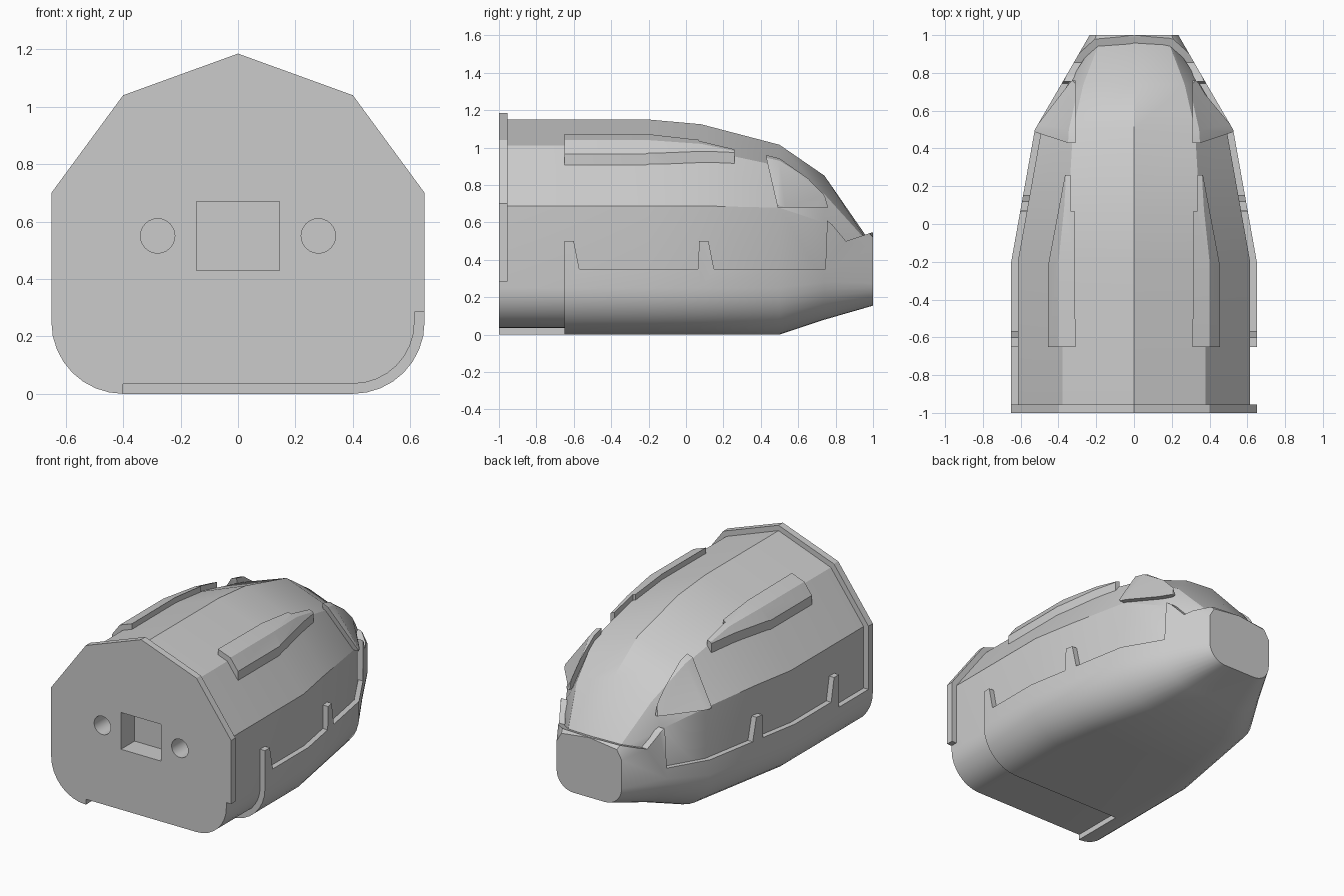
import bpy, bmesh, math

if "Cube" in bpy.data.objects:
    bpy.data.objects.remove(bpy.data.objects["Cube"])

grey = bpy.data.materials.new("plain grey")
grey.use_nodes = True
grey.diffuse_color = (0.6, 0.6, 0.6, 1)
grey.node_tree.nodes["Principled BSDF"].inputs["Base Color"].default_value = (0.6, 0.6, 0.6, 1)

# y, ridge z, shoulder x, shoulder z, side x, side z, bottom z, corner radius
STATIONS = [
    (-1.0, 1.185, 0.40, 1.04, 0.65, 0.70, 0.0, 0.25),
    (-0.2, 1.185, 0.40, 1.04, 0.65, 0.70, 0.0, 0.25),
    (0.08, 1.16, 0.37, 1.02, 0.60, 0.70, 0.0, 0.25),
    (0.50, 1.05, 0.345, 0.93, 0.525, 0.69, 0.0, 0.25),
    (0.74, 0.885, 0.29, 0.78, 0.385, 0.61, 0.08, 0.20),
    (1.0, 0.545, 0.20, 0.52, 0.235, 0.46, 0.155, 0.12),
]
GAP = 0.035


def finish(name, bm):
    bmesh.ops.recalc_face_normals(bm, faces=bm.faces)
    mesh = bpy.data.meshes.new(name)
    bm.to_mesh(mesh)
    bm.free()
    mesh.materials.append(grey)
    obj = bpy.data.objects.new(name, mesh)
    bpy.context.collection.objects.link(obj)
    return obj


def section(station, d):
    """Half outline from ridge to floor, mirrored into a full loop."""
    y, zr, xc, zc, xs, zs, zb, r = station
    half = [(0, zr - d), (xc - d * 0.63, zc - d * 0.83), (xs - d, zs - d * 0.33)]
    for i in range(9):
        a = math.pi / 2 * i / 8
        half.append((xs - r + (r - d) * math.cos(a), zb + r - (r - d) * math.sin(a)))
    return half + [(-x, z) for x, z in reversed(half[1:])]


def hull(name, d):
    bm = bmesh.new()
    rings = []
    for s in STATIONS:
        y = s[0]
        if d:
            y = max(-0.999, min(y, 0.975))
        rings.append([bm.verts.new((x, y, z)) for x, z in section(s, d)])
    n = len(rings[0])
    for a, b in zip(rings, rings[1:]):
        for i in range(n):
            j = (i + 1) % n
            bm.faces.new((a[i], a[j], b[j], b[i]))
    bm.faces.new(rings[0])
    bm.faces.new(rings[-1])
    return finish(name, bm)


def prism(poly, axis, lo, hi):
    place = {"X": lambda a, b, t: (t, a, b),
             "Y": lambda a, b, t: (a, t, b),
             "Z": lambda a, b, t: (a, b, t)}[axis]
    bm = bmesh.new()
    ends = [[bm.verts.new(place(a, b, t)) for a, b in poly] for t in (lo, hi)]
    for i in range(len(poly)):
        j = (i + 1) % len(poly)
        bm.faces.new((ends[0][i], ends[0][j], ends[1][j], ends[1][i]))
    for e in ends:
        bm.faces.new(e)
    return finish("cutter", bm)


def boolean(obj, cutter, operation):
    mod = obj.modifiers.new("cut", "BOOLEAN")
    mod.operation = operation
    mod.solver = "EXACT"
    mod.object = cutter
    bpy.context.view_layer.objects.active = obj
    bpy.ops.object.modifier_apply(modifier=mod.name)
    bpy.data.objects.remove(cutter)


def piece(name, poly, axis, lo, hi):
    """Raised part: the outer hull kept only inside a prism."""
    obj = hull(name, 0)
    boolean(obj, prism(poly, axis, lo, hi), "INTERSECT")
    return obj


def rect(a0, a1, b0, b1):
    return [(a0, b0), (a1, b0), (a1, b1), (a0, b1)]


# Main body and front flange
body = hull("main_body", GAP)
flange = piece("front_flange", rect(-1, 1, 0.285, 1.5), "Y", -1.2, -0.955)
parts = [body, flange]

# Lower shell with upright tabs and the nose cap
shell_edge = [(-0.65, -0.2), (-0.65, 0.5), (-0.6, 0.5), (-0.57, 0.35),
              (0.065, 0.35), (0.07, 0.5), (0.12, 0.5), (0.15, 0.35),
              (0.745, 0.35), (0.755, 0.61), (0.78, 0.59), (0.855, 0.5),
              (0.99, 0.545), (1.2, 0.545), (1.2, -0.2)]
parts.append(piece("lower_shell", shell_edge, "X", -1, 1))

# Shell extension along one lower corner
corner = piece("lower_corner", rect(-1, -0.4, -0.2, 0.287), "Y", -1.2, -0.64)
parts.append(corner)

# Shoulder strips and rear corner guards on both sides
strip = [(0.31, -0.65), (0.455, -0.65), (0.455, -0.22), (0.365, 0.26),
         (0.335, 0.26), (0.335, 0.07), (0.315, 0.07)]
guard = [(0.42, 1.2), (0.43, 0.94), (0.49, 0.68), (0.76, 0.68), (0.74, 0.75), (0.76, 1.2)]
for side, word in ((1, "left"), (-1, "right")):
    parts.append(piece(word + "_shoulder_strip", [(side * x, y) for x, y in strip], "Z", 0.6, 1.4))
    parts.append(piece(word + "_corner_guard", guard, "X", side * 0.31, side * 1))

# Square socket and two round holes in the front
circle = [(0.06 * math.cos(i * math.pi / 12), 0.06 * math.sin(i * math.pi / 12)) for i in range(24)]
holes = [rect(-0.145, 0.145, 0.43, 0.67)]
for cx in (-0.28, 0.28):
    holes.append([(cx + x, 0.55 + z) for x, z in circle])
for outline in holes:
    for target in (body, flange):
        boolean(target, prism(outline, "Y", -1.1, -0.86), "DIFFERENCE")

# Smooth rounded corners, sharp facets
bpy.ops.object.select_all(action="DESELECT")
for p in parts:
    p.select_set(True)
bpy.context.view_layer.objects.active = body
bpy.ops.object.shade_smooth_by_angle(angle=math.radians(28))
